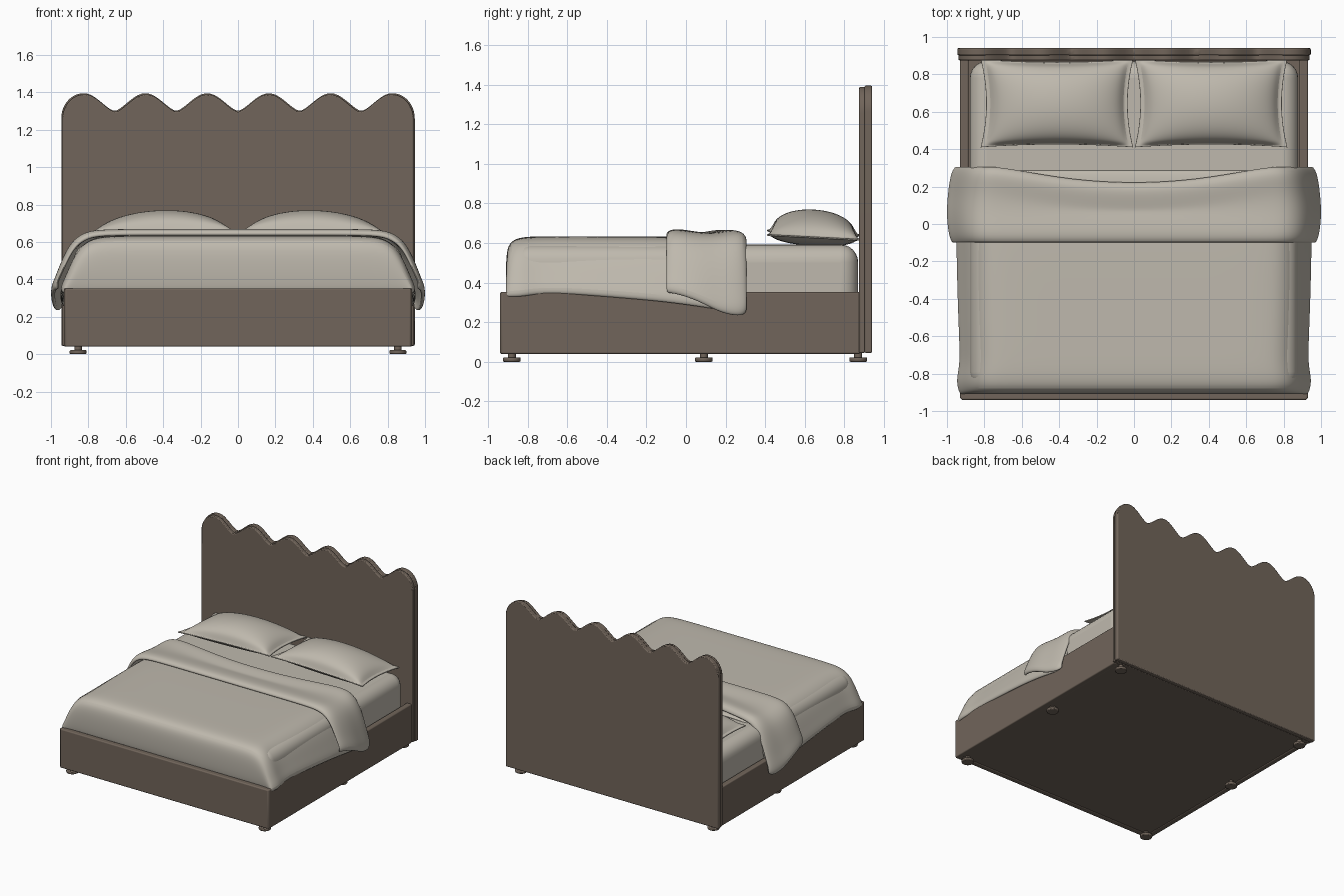
import bpy, bmesh, math

if "Cube" in bpy.data.objects:
    bpy.data.objects.remove(bpy.data.objects["Cube"], do_unlink=True)


def material(name, rgb):
    m = bpy.data.materials.new(name)
    m.use_nodes = True
    m.diffuse_color = (*rgb, 1)
    bsdf = m.node_tree.nodes["Principled BSDF"]
    bsdf.inputs["Base Color"].default_value = (*rgb, 1)
    bsdf.inputs["Roughness"].default_value = 0.8
    return m


BROWN = material("brown upholstery", (0.165, 0.130, 0.103))
LINEN = material("warm grey linen", (0.52, 0.485, 0.42))


def finish(name, bm, mat, bevel=0, segments=3, thickness=0, subdiv=0):
    """Turn a bmesh into a smooth-shaded object with modifiers."""
    mesh = bpy.data.meshes.new(name)
    bm.to_mesh(mesh)
    bm.free()
    ob = bpy.data.objects.new(name, mesh)
    bpy.context.collection.objects.link(ob)
    mesh.materials.append(mat)
    if thickness:
        s = ob.modifiers.new("Thickness", "SOLIDIFY")
        s.thickness, s.offset = thickness, -1
    if bevel:
        b = ob.modifiers.new("Bevel", "BEVEL")
        b.width, b.segments, b.limit_method = bevel, segments, "ANGLE"
    if subdiv:
        s = ob.modifiers.new("Subdivision", "SUBSURF")
        s.levels = s.render_levels = subdiv
    bpy.ops.object.select_all(action="DESELECT")
    ob.select_set(True)
    bpy.context.view_layer.objects.active = ob
    bpy.ops.object.shade_smooth_by_angle(angle=math.radians(40))
    return ob


def box(name, mat, lo, hi, bevel, segments=3):
    bm = bmesh.new()
    bmesh.ops.create_cube(bm, size=1)
    for v in bm.verts:
        v.co = [a + (c + 0.5) * (b - a) for a, b, c in zip(lo, hi, v.co)]
    return finish(name, bm, mat, bevel, segments)


def grid(bm, rows, flip=False):
    """Skin a list of equal-length rows of points with quads."""
    vs = [[bm.verts.new(p) for p in row] for row in rows]
    for a, b in zip(vs, vs[1:]):
        for i in range(len(a) - 1):
            f = [a[i], a[i + 1], b[i + 1], b[i]]
            bm.faces.new(f[::-1] if flip else f)


# Bed frame: rails around a closed base
for side, s in (("left", 1), ("right", -1)):
    xs = sorted((s * 0.885, s * 0.93))
    box(side + "_rail", BROWN, (xs[0], -0.935, 0.04), (xs[1], 0.88, 0.352), 0.008)
box("front_rail", BROWN, (-0.925, -0.94, 0.04), (0.925, -0.895, 0.352), 0.008)
box("base_panel", BROWN, (-0.92, -0.93, 0.045), (0.92, 0.89, 0.12), 0.005)


# Scalloped headboard: six humps, rounded outer shoulders
def scallop(x):
    x = abs(x)
    if x > 0.825:
        return 1.26 + 0.135 * math.sqrt(max(0, 1 - ((x - 0.825) / 0.12) ** 2))
    c = (1 - math.cos(2 * math.pi * x / 0.33)) / 2
    return 1.30 + 0.095 * c ** 0.75


def headboard(name, y0, y1, inset, bevel):
    n = 120
    half = 0.945
    xs = [-half * math.cos(math.pi * i / n) for i in range(n + 1)]
    k = 1 - inset / half
    pts = [(x * k, scallop(x) - inset) for x in xs]
    pts += [(half * k, 0.045), (-half * k, 0.045)]
    bm = bmesh.new()
    face = bm.faces.new([bm.verts.new((x, y0, z)) for x, z in pts])
    out = bmesh.ops.extrude_face_region(bm, geom=[face])
    for v in out["geom"]:
        if isinstance(v, bmesh.types.BMVert):
            v.co.y = y1
    bmesh.ops.recalc_face_normals(bm, faces=bm.faces)
    finish(name, bm, BROWN, bevel, 2)


headboard("headboard_front_panel", 0.875, 0.905, 0.006, 0.006)
headboard("headboard_back_panel", 0.902, 0.94, 0, 0.006)

# Disc feet with short stems
for i, y in enumerate((-0.88, 0.09, 0.87)):
    for side, s in (("left", 1), ("right", -1)):
        bm = bmesh.new()
        for r, z0, z1 in ((0.045, 0, 0.022), (0.02, 0.015, 0.05)):
            new = bmesh.ops.create_cone(bm, cap_ends=True, segments=32,
                                        radius1=r, radius2=r, depth=z1 - z0)
            bmesh.ops.translate(bm, verts=new["verts"],
                                vec=(s * 0.855, y, (z0 + z1) / 2))
        finish(f"{side}_foot_{i + 1}", bm, BROWN, 0.006, 2)

# Mattress
box("mattress", LINEN, (-0.878, -0.88, 0.1), (0.878, 0.87, 0.592), 0.09, 6)

# Draped cloth: cross-section as (fraction of half width, fraction of drop)
SECTION = [(0, 1), (0.2, 1), (0.4, 1), (0.6, 1), (0.76, 0.99), (0.83, 0.94),
           (0.89, 0.81), (0.935, 0.57), (0.97, 0.3), (1, 0.1), (0.99, 0)]
FULL = [(-f, t) for f, t in SECTION[:0:-1]] + SECTION


def drape(name, stations, thickness, sag=0):
    """Stations are (y, top height, half width, hem height)."""
    rows = []
    for y, top, w, hem in stations:
        row = []
        for f, t in FULL:
            pull = sag * max(0, 1 - (f / 0.72) ** 2) if y > 0.15 else 0
            row.append((f * w, y - pull, hem + t * (top - hem)))
        rows.append(row)
    bm = bmesh.new()
    grid(bm, rows)
    finish(name, bm, LINEN, thickness=thickness, subdiv=2)


drape("duvet", [
    (-0.900, 0.33, 0.91, 0.325), (-0.910, 0.45, 0.925, 0.325),
    (-0.908, 0.56, 0.935, 0.325), (-0.885, 0.612, 0.945, 0.325),
    (-0.83, 0.63, 0.955, 0.325), (-0.75, 0.634, 0.935, 0.34),
    (-0.6, 0.634, 0.94, 0.34), (-0.4, 0.634, 0.948, 0.325),
    (-0.1, 0.634, 0.955, 0.30), (0.1, 0.628, 0.955, 0.27),
    (0.24, 0.62, 0.945, 0.25), (0.29, 0.605, 0.93, 0.25)], 0.018)

drape("folded_duvet_band", [
    (-0.10, 0.635, 0.97, 0.35), (-0.098, 0.66, 0.98, 0.345),
    (-0.05, 0.675, 0.998, 0.34), (0.06, 0.655, 1.008, 0.305),
    (0.16, 0.652, 1.0, 0.25), (0.24, 0.668, 0.99, 0.23),
    (0.29, 0.665, 0.975, 0.23), (0.312, 0.63, 0.955, 0.25)], 0.022, sag=0.085)


# Pillows: puffed cushions with pinched edges and a thin flange
def pillow(name, s):
    n = 28
    steps = [math.sin(math.pi / 2 * (2 * i / n - 1)) for i in range(n + 1)]

    def point(u, v, puff):
        x = 0.412 + u * (0.408 - 0.03 * (1 - v * v))
        y = 0.645 + v * (0.235 - 0.015 * (1 - u * u))
        a = max(0, 1 - (u / 0.93) ** 2)
        b = max(0, 1 - (v / 0.95) ** 2)
        edge = 0.64 - 0.012 * u - 0.012 * v
        return (s * x, y, edge + puff * a ** 0.55 * b ** 0.4)

    bm = bmesh.new()
    for puff, lift, down in ((0.125, 0.004, False), (-0.05, -0.004, True)):
        rows = []
        for v in steps:
            row = [point(u, v, puff) for u in steps]
            rows.append([(x, y, z + lift) for x, y, z in row])
        grid(bm, rows, flip=down != (s < 0))
    # Close the flange rim
    edges = [e for e in bm.edges if e.is_boundary]
    bmesh.ops.bridge_loops(bm, edges=edges)
    bmesh.ops.recalc_face_normals(bm, faces=bm.faces)
    finish(name, bm, LINEN, subdiv=1)


pillow("left_pillow", 1)
pillow("right_pillow", -1)
